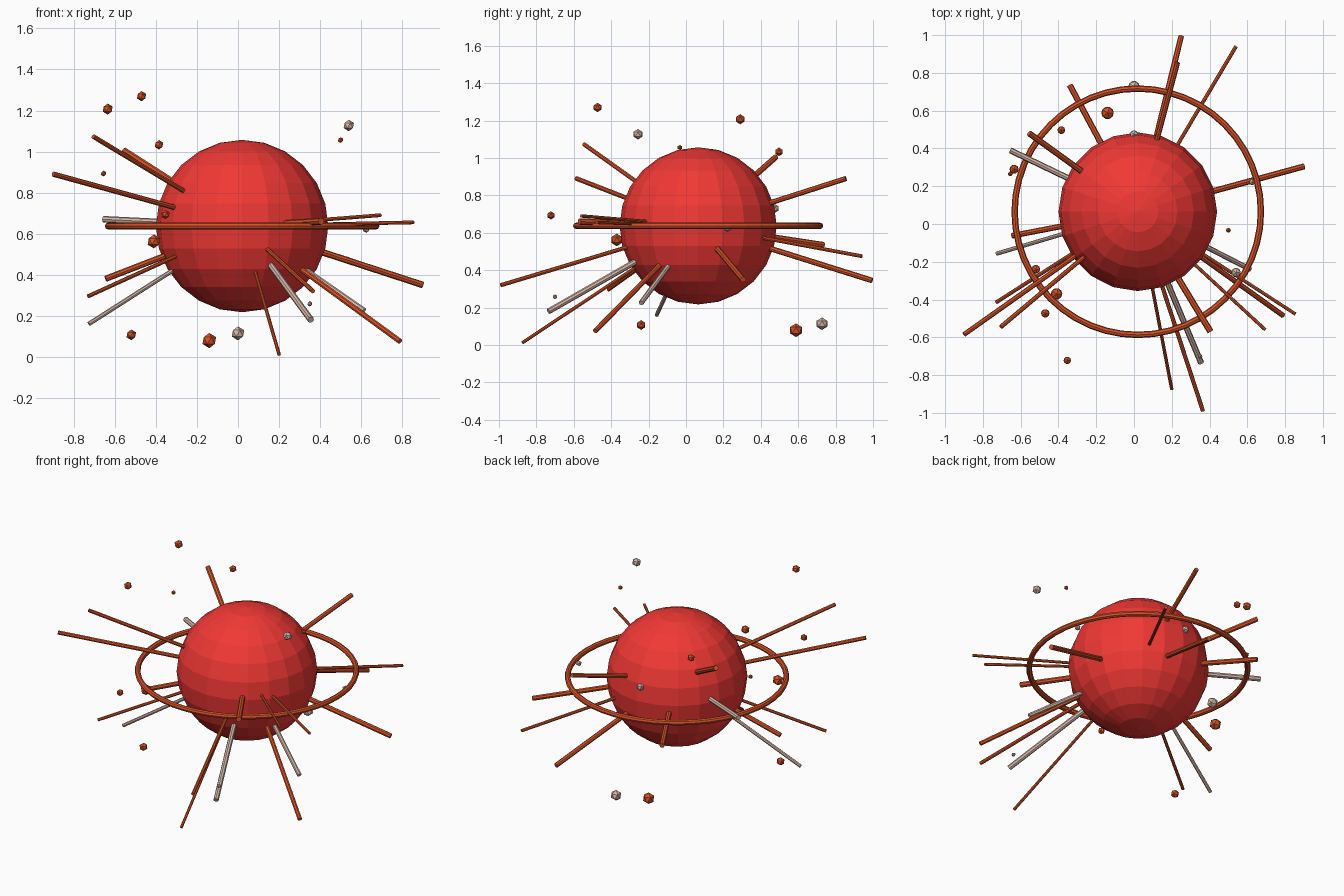
import bpy
from mathutils import Vector

CENTRE = Vector((0.02, 0.065, 0.637))
RADIUS = 0.42


def material(name, rgb):
    m = bpy.data.materials.new(name)
    m.diffuse_color = (*rgb, 1)
    return m


RED = material("red", (0.88, 0.04, 0.035))
ORANGE = material("orange", (0.68, 0.085, 0.02))
PALE = material("pale", (0.68, 0.48, 0.40))


def finish(name, mat):
    ob = bpy.context.object
    ob.name = name
    ob.data.materials.append(mat)
    return ob


def spike(i, tip, r, mat):
    # radial rod from just under the core surface to its tip
    d = (Vector(tip) - CENTRE).normalized()
    a, b = CENTRE + d * (RADIUS - 0.02), Vector(tip)
    bpy.ops.mesh.primitive_cylinder_add(vertices=8, radius=r, depth=(b - a).length,
                                        location=(a + b) / 2,
                                        rotation=d.to_track_quat('Z', 'Y').to_euler())
    finish(f"spike_{i:02d}", mat)


def fragment(i, pos, r, mat):
    bpy.ops.mesh.primitive_ico_sphere_add(subdivisions=1, radius=r, location=pos)
    finish(f"fragment_{i:02d}", mat)


# faceted core
bpy.ops.mesh.primitive_uv_sphere_add(segments=20, ring_count=12, radius=RADIUS, location=CENTRE)
finish("core", RED)

# equatorial ring
bpy.ops.mesh.primitive_torus_add(major_segments=48, minor_segments=8, major_radius=0.652,
                                 minor_radius=0.017, location=CENTRE)
finish("ring", ORANGE)

# spikes: tip, radius
orange_spikes = [
    ((0.25, 0.995, 0.345), 0.015), ((0.23, 0.855, 0.89), 0.014),
    ((0.54, 0.94, 0.475), 0.010), ((0.90, 0.305, 0.35), 0.016),
    ((-0.34, 0.735, 0.535), 0.016), ((-0.555, 0.48, 1.005), 0.016),
    ((-0.645, -0.062, 0.38), 0.015), ((-0.73, -0.415, 0.295), 0.010),
    ((-0.90, -0.585, 0.89), 0.013), ((-0.705, -0.545, 1.073), 0.012),
    ((0.20, -0.875, 0.012), 0.009), ((0.365, -0.99, 0.32), 0.011),
    ((0.405, -0.57, 0.66), 0.017), ((0.695, -0.56, 0.69), 0.009),
    ((0.855, -0.477, 0.655), 0.009), ((0.79, -0.485, 0.075), 0.014),
]
pale_spikes = [
    ((-0.655, 0.39, 0.67), 0.016), ((-0.727, -0.157, 0.16), 0.011),
    ((0.355, -0.735, 0.18), 0.016), ((0.615, -0.24, 0.225), 0.014),
]
for i, (t, r) in enumerate(orange_spikes + pale_spikes, 1):
    spike(i, t, r, ORANGE if i <= len(orange_spikes) else PALE)

# floating fragments: position, radius
orange_bits = [
    ((-0.47, -0.473, 1.27), 0.025), ((-0.635, 0.29, 1.207), 0.027),
    ((-0.385, 0.497, 1.033), 0.023), ((-0.655, 0.265, 0.893), 0.014),
    ((-0.353, -0.722, 0.693), 0.022), ((-0.41, -0.37, 0.562), 0.034),
    ((-0.52, -0.24, 0.107), 0.026), ((-0.14, 0.588, 0.079), 0.037),
    ((0.50, -0.033, 1.056), 0.014),
]
pale_bits = [
    ((0.0, 0.727, 0.114), 0.034), ((0.54, -0.257, 1.127), 0.028),
    ((0.35, -0.70, 0.258), 0.013), ((0.625, 0.222, 0.622), 0.018),
    ((0.0, 0.475, 0.73), 0.024),
]
for i, (p, r) in enumerate(orange_bits + pale_bits, 1):
    fragment(i, p, r, ORANGE if i <= len(orange_bits) else PALE)
